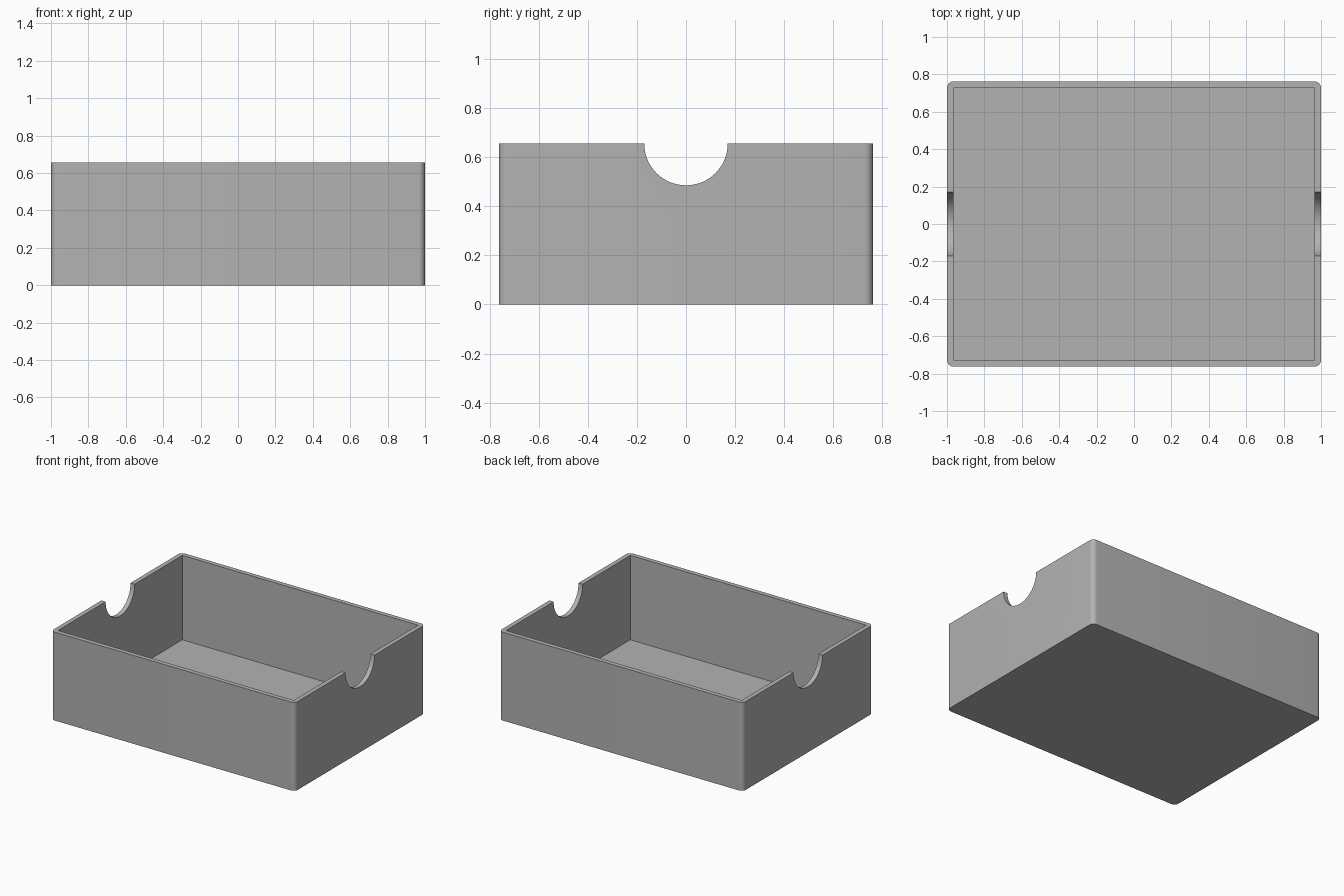
import bpy
import bmesh
import math

LENGTH, WIDTH, HEIGHT = 2.0, 1.524, 0.655
WALL, FLOOR = 0.034, 0.03
CORNER = 0.035
NOTCH = 0.17

if "Cube" in bpy.data.objects:
    bpy.data.objects.remove(bpy.data.objects["Cube"], do_unlink=True)

grey = bpy.data.materials.new("plain grey")
grey.use_nodes = True
colour = (0.45, 0.45, 0.45, 1)
grey.diffuse_color = colour
grey.node_tree.nodes["Principled BSDF"].inputs["Base Color"].default_value = colour


def box(name, size, bottom, radius=0):
    """Box standing at a given height, with optional rounded upright edges."""
    bm = bmesh.new()
    bmesh.ops.create_cube(bm, size=1)
    bmesh.ops.scale(bm, vec=size, verts=bm.verts)
    bmesh.ops.translate(bm, vec=(0, 0, bottom + size[2] / 2), verts=bm.verts)
    if radius:
        upright = [e for e in bm.edges
                   if abs(e.verts[0].co.z - e.verts[1].co.z) > size[2] / 2]
        bmesh.ops.bevel(bm, geom=upright, offset=radius, segments=8,
                        profile=0.5, affect='EDGES')
    mesh = bpy.data.meshes.new(name)
    bm.to_mesh(mesh)
    bm.free()
    obj = bpy.data.objects.new(name, mesh)
    bpy.context.collection.objects.link(obj)
    mesh.materials.append(grey)
    return obj


def cut(target, cutter):
    """Subtract the cutter from the target, then discard it."""
    cutter.hide_render = True
    mod = target.modifiers.new("cut", 'BOOLEAN')
    mod.operation = 'DIFFERENCE'
    mod.solver = 'EXACT'
    mod.object = cutter
    bpy.context.view_layer.objects.active = target
    bpy.ops.object.modifier_apply(modifier=mod.name)
    bpy.data.objects.remove(cutter, do_unlink=True)


# Tray body with rounded outer corners
tray = box("open_tray", (LENGTH, WIDTH, HEIGHT), 0, CORNER)

# Square-cornered hollow
cut(tray, box("hollow_cutter",
              (LENGTH - 2 * WALL, WIDTH - 2 * WALL, HEIGHT), FLOOR))

# Half-round hand notches through both end walls
bpy.ops.mesh.primitive_cylinder_add(vertices=64, radius=NOTCH, depth=LENGTH * 1.5,
                                    location=(0, 0, HEIGHT),
                                    rotation=(0, math.pi / 2, 0))
notch = bpy.context.object
notch.name = "notch_cutter"
notch.data.materials.append(grey)
cut(tray, notch)

# Smooth curves, keep edges sharp
bpy.ops.object.select_all(action='DESELECT')
tray.select_set(True)
bpy.context.view_layer.objects.active = tray
bpy.ops.object.shade_smooth_by_angle(angle=math.radians(30))
